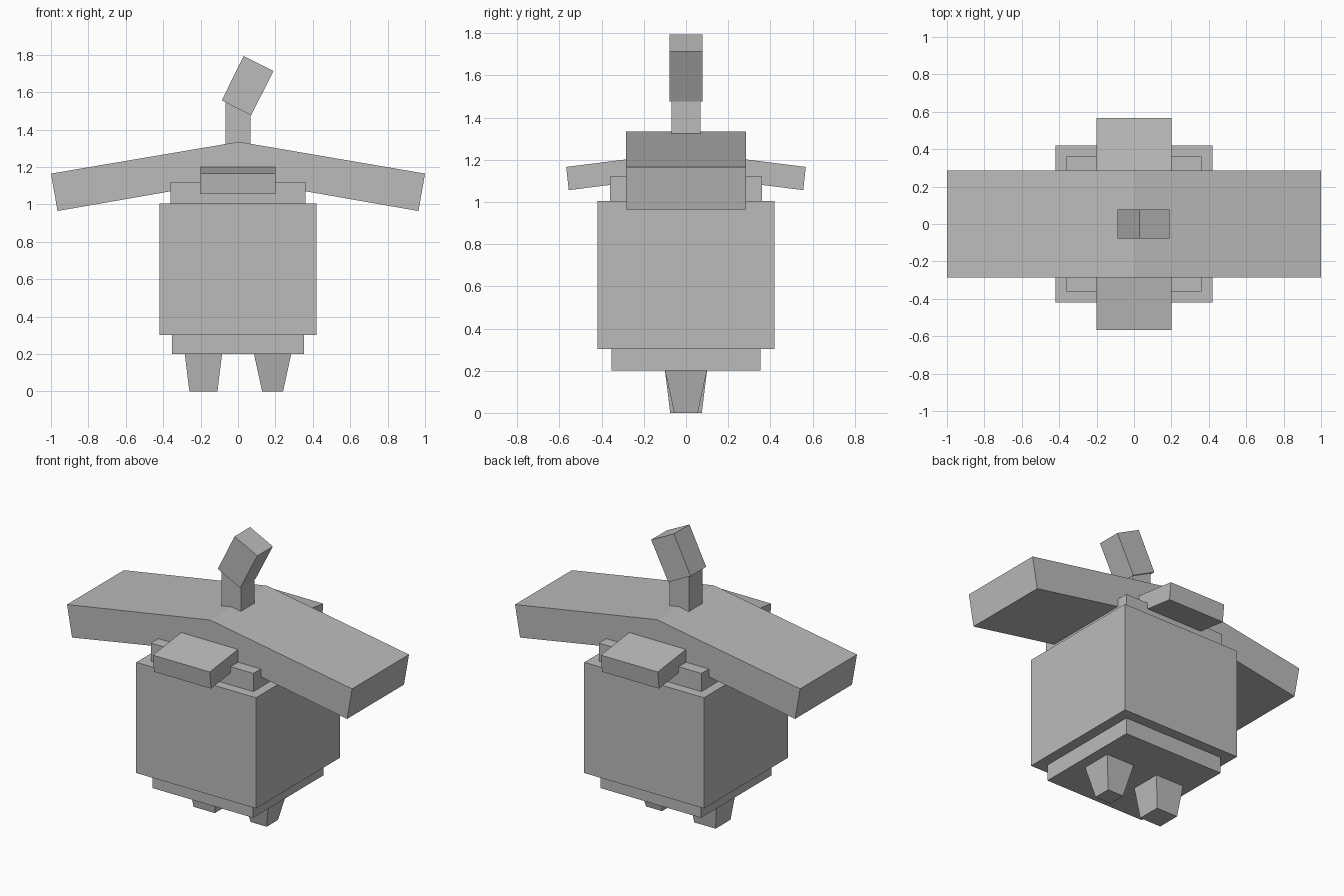
import bpy, bmesh
from mathutils import Vector

cube = bpy.data.objects.get("Cube")
if cube:
    bpy.data.objects.remove(cube, do_unlink=True)

grey = bpy.data.materials.new("plain_grey")
grey.use_nodes = True
grey.diffuse_color = (0.5, 0.5, 0.5, 1)
grey.node_tree.nodes["Principled BSDF"].inputs["Base Color"].default_value = (0.5, 0.5, 0.5, 1)


def finish(name, bm):
    bmesh.ops.recalc_face_normals(bm, faces=bm.faces)
    mesh = bpy.data.meshes.new(name)
    bm.to_mesh(mesh)
    bm.free()
    mesh.materials.append(grey)
    obj = bpy.data.objects.new(name, mesh)
    bpy.context.collection.objects.link(obj)
    return obj


def block(name, half, z0, z1, x=0, foot=None):
    """Square block centred on x; foot is the half width at the bottom."""
    bm = bmesh.new()
    bmesh.ops.create_cube(bm, size=2)
    for v in bm.verts:
        h = half if v.co.z > 0 or foot is None else foot
        v.co = Vector((x + v.co.x * h, v.co.y * h, z1 if v.co.z > 0 else z0))
    return finish(name, bm)


def prism(name, profile, half, axis="y"):
    """Extrude a (horizontal, z) profile to both sides along the axis."""
    bm = bmesh.new()

    def place(u, z, w):
        return (u, w, z) if axis == "y" else (w, u, z)

    face = bm.faces.new([bm.verts.new(place(u, z, -half)) for u, z in profile])
    ext = bmesh.ops.extrude_face_region(bm, geom=[face])
    move = Vector(place(0, 0, 2 * half))
    verts = [g for g in ext["geom"] if isinstance(g, bmesh.types.BMVert)]
    bmesh.ops.translate(bm, verts=verts, vec=move)
    return finish(name, bm)


# Stacked body
block("base", 0.353, 0.20, 0.305)
block("body", 0.42, 0.303, 1.005)
block("collar", 0.36, 1.0, 1.12)

# Tapered feet, one slimmer than the other
block("right_foot", 0.1, 0, 0.203, x=-0.185, foot=0.075)
block("left_foot", 0.1, 0, 0.203, x=0.185, foot=0.056)

# Sloped roof wings with a narrow ridge
prism("wings", [(-1, 1.165), (-0.965, 0.965), (0, 1.133), (0.965, 0.965),
                (1, 1.165), (0.005, 1.335), (-0.02, 1.331)], 0.285)

# Sloping flaps, front and back
for name, s in (("front_flap", -1), ("back_flap", 1)):
    prism(name, [(0, 1.237), (s * 0.568, 1.166), (s * 0.556, 1.056), (0, 1.126)], 0.2, "x")

# Stem with a leaning tip
block("stem", 0.068, 1.25, 1.55)
prism("stem_tip", [(0.03, 1.793), (0.19, 1.713), (0.07, 1.477), (-0.087, 1.556)], 0.078)
